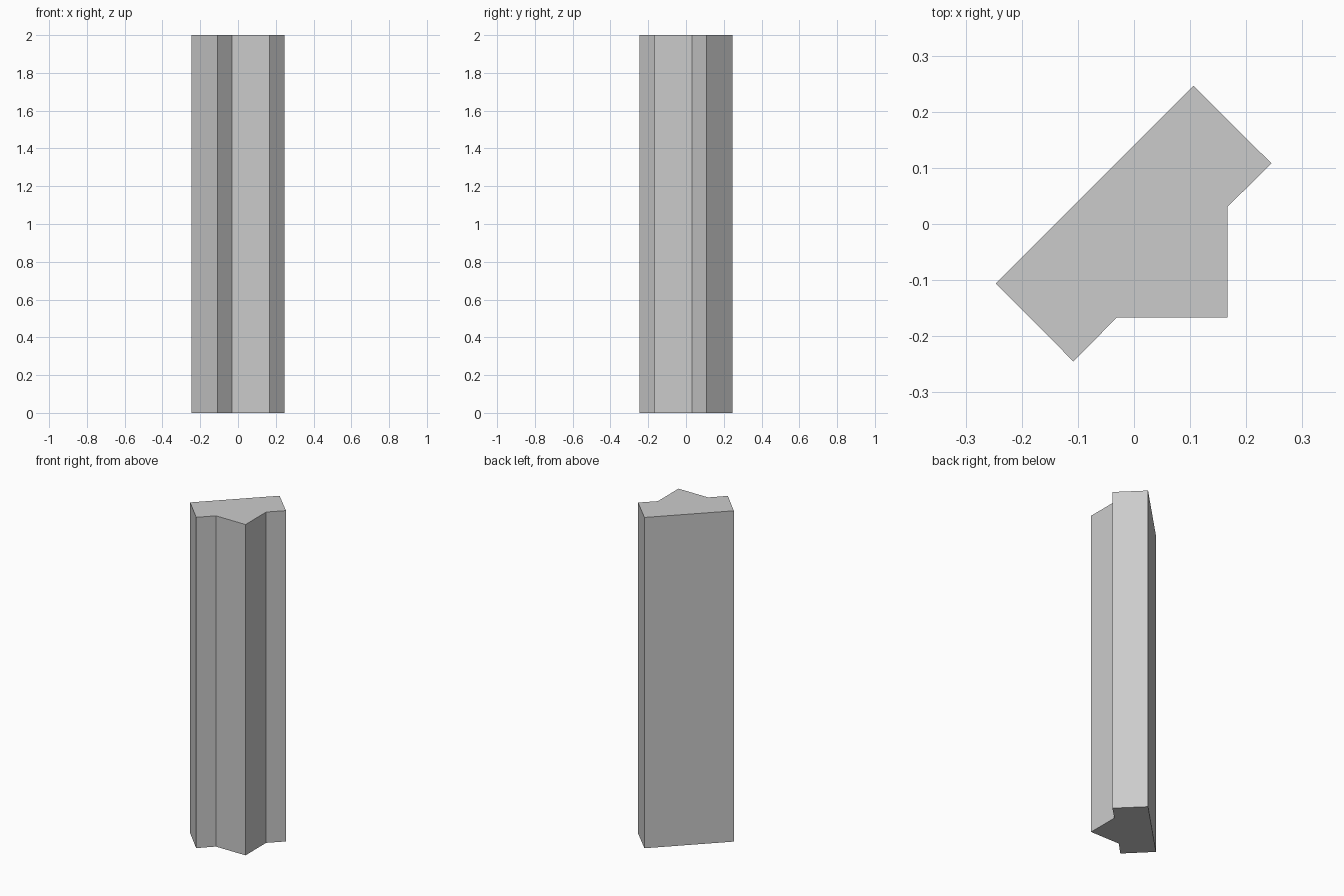
import bpy, bmesh

if "Cube" in bpy.data.objects:
    bpy.data.objects.remove(bpy.data.objects["Cube"])

HEIGHT = 2.0

# Half of the post's cross-section, ending on the diagonal symmetry line
half = [(0.106, 0.246), (0.245, 0.108), (0.167, 0.031), (0.167, -0.167)]
# Mirror across the diagonal (the corner point is shared)
profile = half + [(-y, -x) for x, y in reversed(half[:-1])]

# Corner post: flat board with a square corner ridge, extruded upwards
bm = bmesh.new()
base = bm.faces.new([bm.verts.new((x, y, 0)) for x, y in profile])
top = bmesh.ops.extrude_face_region(bm, geom=[base], use_keep_orig=True)["geom"]
bmesh.ops.translate(bm, vec=(0, 0, HEIGHT),
                    verts=[v for v in top if isinstance(v, bmesh.types.BMVert)])
bmesh.ops.recalc_face_normals(bm, faces=bm.faces)

mesh = bpy.data.meshes.new("corner_post")
bm.to_mesh(mesh)
bm.free()
post = bpy.data.objects.new("corner_post", mesh)
bpy.context.collection.objects.link(post)
